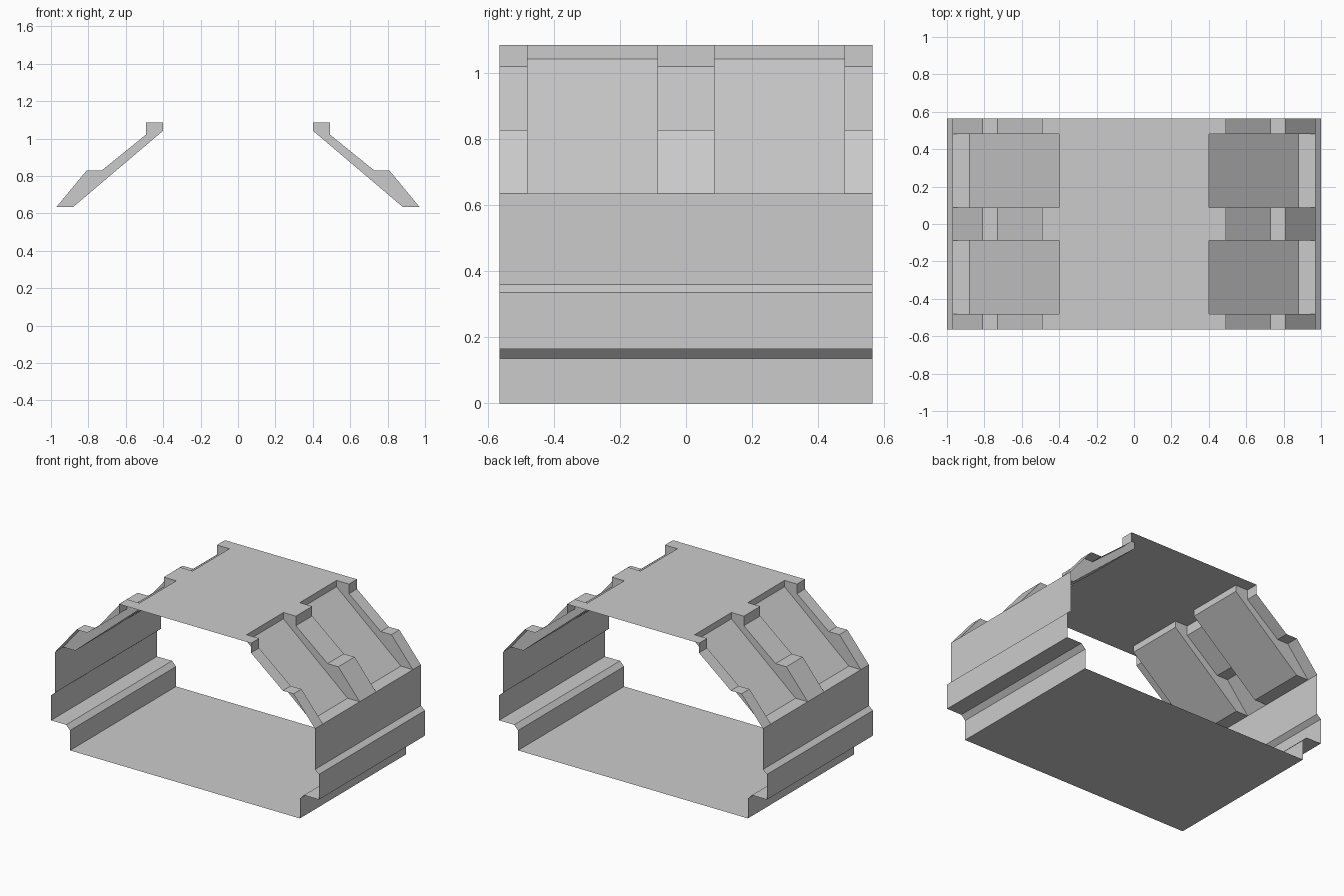
import bpy, bmesh

if "Cube" in bpy.data.objects:
    bpy.data.objects.remove(bpy.data.objects["Cube"])

HALF_LEN = 0.565

# Right-half cross-sections (x, z), ordered from the floor up
HULL = [(0, 0), (0.858, 0), (0.858, 0.135), (0.888, 0.165), (1, 0.165),
        (1, 0.335), (0.97, 0.36), (0.97, 0.635)]
RIB = [(0.97, 0.635), (0.81, 0.828), (0.73, 0.828), (0.493, 1.02),
       (0.493, 1.085), (0.4, 1.085)]
POCKET = [(0.97, 0.635), (0.88, 0.635), (0.4, 1.042), (0.4, 1.085)]
ROOF = [(0.4, 1.085), (0, 1.085)]

RIBS_Y = [(-HALF_LEN, -0.48), (-0.087, 0.087), (0.48, HALF_LEN)]
POCKETS_Y = [(-0.48, -0.087), (0.087, 0.48)]


def strip(bm, profile, y0, y1):
    """Sweep an open profile along y, facing outward."""
    for (xa, za), (xb, zb) in zip(profile, profile[1:]):
        corners = [(xa, y0, za), (xa, y1, za), (xb, y1, zb), (xb, y0, zb)]
        bm.faces.new([bm.verts.new(c) for c in corners])


def rib_side(bm, y, direction):
    """Flat wall between rib outline and sunken panel."""
    outline = RIB + POCKET[::-1][1:-1]
    f = bm.faces.new([bm.verts.new((x, y, z)) for x, z in outline])
    f.normal_update()
    if f.normal.y * direction < 0:
        f.normal_flip()


def finish(bm, name):
    bmesh.ops.remove_doubles(bm, verts=bm.verts, dist=1e-4)
    me = bpy.data.meshes.new(name)
    bm.to_mesh(me)
    bm.free()
    ob = bpy.data.objects.new(name, me)
    bpy.context.collection.objects.link(ob)
    mod = ob.modifiers.new("Mirror", 'MIRROR')
    mod.use_axis = (True, False, False)
    mod.use_clip = True


# Floor and stepped side walls
bm = bmesh.new()
strip(bm, HULL, -HALF_LEN, HALF_LEN)
finish(bm, "floor_and_walls")

# Roof with raised ribs and sunken sloped panels
bm = bmesh.new()
for a, b in RIBS_Y:
    strip(bm, RIB + ROOF[1:], a, b)
for a, b in POCKETS_Y:
    strip(bm, POCKET + ROOF[1:], a, b)
    rib_side(bm, a, 1)
    rib_side(bm, b, -1)
# Clear the seams between the flat roof strips
bmesh.ops.remove_doubles(bm, verts=bm.verts, dist=1e-4)
finish(bm, "ribbed_roof")
